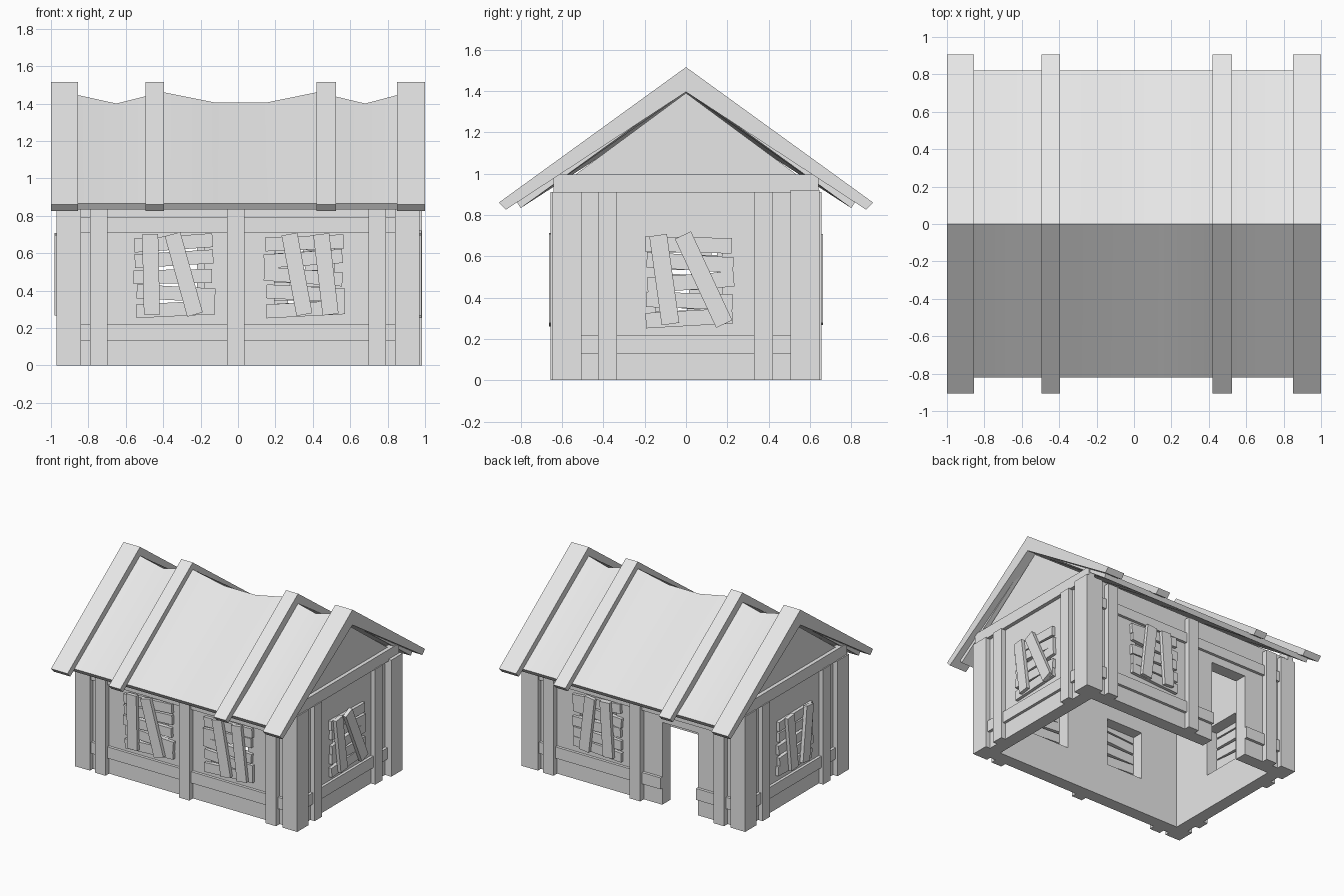
import bpy, bmesh, math, random
from mathutils import Matrix, Vector

random.seed(4)
cube = bpy.data.objects.get("Cube")
if cube:
    bpy.data.objects.remove(cube, do_unlink=True)

GREY = (0.8, 0.8, 0.8, 1)
mat = bpy.data.materials.new("plain grey")
mat.use_nodes = True
mat.diffuse_color = GREY
mat.node_tree.nodes["Principled BSDF"].inputs["Base Color"].default_value = GREY


def finish(name, bm):
    bmesh.ops.recalc_face_normals(bm, faces=bm.faces)
    mesh = bpy.data.meshes.new(name)
    bm.to_mesh(mesh)
    bm.free()
    mesh.materials.append(mat)
    obj = bpy.data.objects.new(name, mesh)
    bpy.context.collection.objects.link(obj)
    return obj


def box(name, lo, hi, frame=Matrix(), tilt=0):
    """Box between two corners, tilted about its own y axis, placed in a frame."""
    lo, hi = Vector(lo), Vector(hi)
    m = (frame @ Matrix.Translation((lo + hi) / 2) @ Matrix.Rotation(math.radians(tilt), 4, 'Y')
         @ Matrix.Diagonal((*(hi - lo), 1)))
    bm = bmesh.new()
    bmesh.ops.create_cube(bm, size=1, matrix=m)
    return finish(name, bm)


def loft(name, sections):
    """Closed solid through a row of (x, [(y, z), ...]) sections."""
    bm = bmesh.new()
    rings = [[bm.verts.new((x, y, z)) for y, z in pts] for x, pts in sections]
    n = len(rings[0])
    for a, b in zip(rings, rings[1:]):
        for i in range(n):
            j = (i + 1) % n
            bm.faces.new((a[i], a[j], b[j], b[i]))
    bm.faces.new(rings[0])
    bm.faces.new(rings[-1])
    return finish(name, bm)


def cut(target, cutter):
    mod = target.modifiers.new("cut", 'BOOLEAN')
    mod.operation = 'DIFFERENCE'
    mod.solver = 'EXACT'
    mod.object = cutter
    cutter.hide_render = True
    dg = bpy.context.evaluated_depsgraph_get()
    target.data = bpy.data.meshes.new_from_object(target.evaluated_get(dg))
    target.modifiers.clear()
    bpy.data.objects.remove(cutter, do_unlink=True)


# Each side is worked in a frame where local -y points out of the wall
SIDES = {"front": 0, "right_end": 90, "back": 180, "left_end": 270}
frames = {k: Matrix.Rotation(math.radians(a), 4, 'Z') for k, a in SIDES.items()}
WX, WY = 0.93, 0.61
plane = {"front": WY, "back": WY, "right_end": WX, "left_end": WX}

# Walls with gables, hollow inside and open below
outline = [(-WY, 0), (WY, 0), (WY, 0.94), (0, 1.39), (-WY, 0.94)]
walls = loft("walls", [(-WX, outline), (WX, outline)])
cut(walls, box("cavity", (-WX + 0.1, -WY + 0.1, -0.2), (WX - 0.1, WY - 0.1, 2)))
cut(walls, box("doorway", (-0.53, 0.4, -0.1), (-0.22, 0.8, 0.65)))

# Windows: centre along the wall, then upright boards as (top, bottom) offsets
windows = [("front", -0.34, [(-0.13, -0.12), (-0.01, 0.11)]),
           ("front", 0.355, [(-0.08, 0.0), (0.09, 0.14)]),
           ("right_end", 0.015, [(-0.15, -0.09), (-0.03, 0.17)]),
           ("back", -0.34, [(-0.04, -0.09), (0.09, 0.12)]),
           ("left_end", 0.01, [(-0.1, -0.05), (0.14, 0.09)])]
for side, u, uprights in windows:
    f, d = frames[side], plane[side]
    cut(walls, box("window_hole", (u - 0.16, -d - 0.2, 0.28), (u + 0.16, -d + 0.2, 0.66), f))
    for z in (0.655, 0.57, 0.475, 0.385, 0.3):
        s = random.uniform(-0.01, 0.01)
        box(side + "_window_slat", (u - 0.21 + s, -d - 0.025, z - 0.037),
            (u + 0.21 + s, -d + 0.01, z + 0.037), f, random.uniform(-5, 5))
    for top, low in uprights:
        c = u + (top + low) / 2
        half = math.hypot(top - low, 0.43) / 2
        box(side + "_window_upright", (c - 0.043, -d - 0.052, 0.487 - half),
            (c + 0.043, -d - 0.022, 0.487 + half), f,
            math.degrees(math.atan2(top - low, 0.43)))

# Corner posts
for sx in (-1, 1):
    for sy in (-1, 1):
        big = sx > 0 and sy > 0
        xs = sorted((sx * 0.84, sx * (0.985 if big else 0.97)))
        ys = sorted((sy * 0.505, sy * 0.647))
        box("corner_post", (xs[0], ys[0], 0), (xs[1], ys[1], 0.92 if big else 0.91))

# Wall posts and rails
for side, f in frames.items():
    d = plane[side]
    long_side = d == WY
    reach = 0.84 if long_side else 0.505
    sign = -1 if side == "back" else 1
    for u in ((-0.745, -0.0125 * sign, 0.745) if long_side else (-0.38, 0.375)):
        box(side + "_post", (u - 0.046, -d - (0.045 if long_side else 0.038), 0),
            (u + 0.046, -d + 0.02, 0.91), f)
    spans = [(-reach, 0.22), (0.53, reach)] if side == "back" else [(-reach, reach)]
    for a, b in spans:
        box(side + "_lower_rail", (a, -d - 0.022, 0.13), (b, -d + 0.02, 0.22), f)
    if long_side:
        box(side + "_upper_rail", (-reach, -d - 0.022, 0.71), (reach, -d + 0.02, 0.79), f)
    else:
        box(side + "_tie_beam", (-0.64, -d - 0.03, 0.905), (0.64, -d + 0.02, 0.995), f)

# Sagging roof sheet: ridge height at each station
ridge = [(-0.95, 1.46), (-0.855, 1.445), (-0.65, 1.40), (-0.45, 1.45), (-0.395, 1.46),
         (-0.12, 1.405), (0.15, 1.405), (0.42, 1.46), (0.47, 1.45), (0.68, 1.40),
         (0.85, 1.445), (0.95, 1.46)]
roof = loft("roof_sheet", [(x, [(0, z), (0.82, 0.865), (0.8, 0.833), (0, z - 0.05),
                                (-0.8, 0.833), (-0.82, 0.865)]) for x, z in ridge])
bpy.ops.object.select_all(action='DESELECT')
roof.select_set(True)
bpy.context.view_layer.objects.active = roof
bpy.ops.object.shade_smooth_by_angle(angle=math.radians(25))

# Rafters standing proud of the roof sheet
rafter = [(0, 1.515), (0.905, 0.86), (0.872, 0.825), (0, 1.395), (-0.872, 0.825), (-0.905, 0.86)]
for x0, x1 in ((-1, -0.855), (-0.495, -0.395), (0.42, 0.525), (0.85, 1)):
    loft("roof_rafter", [(x0, rafter), (x1, rafter)])
